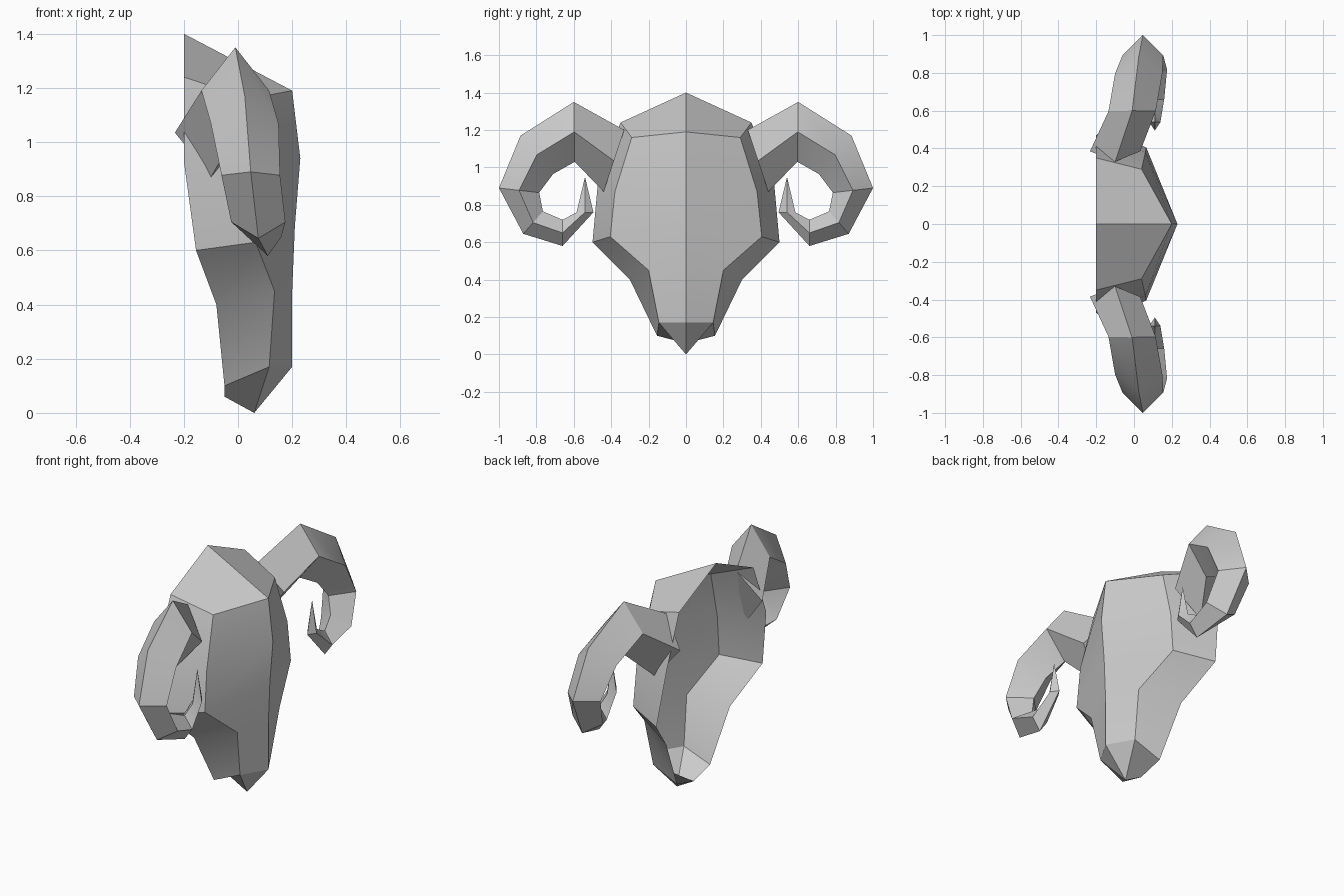
import bpy
import bmesh
from mathutils import Vector

default_cube = bpy.data.objects.get("Cube")
if default_cube:
    bpy.data.objects.remove(default_cube, do_unlink=True)

# Single plain grey
grey = bpy.data.materials.new("stone_grey")
grey.use_nodes = True
colour = (0.6, 0.6, 0.6, 1.0)
grey.diffuse_color = colour
grey.node_tree.nodes["Principled BSDF"].inputs["Base Color"].default_value = colour


def finish(name, bm):
    """Turn a bmesh into a shaded object with the grey material."""
    mesh = bpy.data.meshes.new(name)
    bm.to_mesh(mesh)
    bm.free()
    mesh.materials.append(grey)
    obj = bpy.data.objects.new(name, mesh)
    bpy.context.collection.objects.link(obj)
    bpy.ops.object.select_all(action="DESELECT")
    obj.select_set(True)
    bpy.context.view_layer.objects.active = obj
    bpy.ops.object.shade_smooth_by_angle(angle=0.52)


def strip(bm, first, second):
    """Bridge two rows of vertices, using a triangle where they share an end."""
    for a, b, c, d in zip(first, first[1:], second[1:], second):
        bm.faces.new([a, b, d] if c is b else [a, b, c, d])


# Head: an open-backed shell lofted from ridge to cheek edge to rear rim
ridge_path = [(.2, 0, 1.19), (.23, 0, .94), (.21, 0, .69), (.2, 0, .45), (.2, 0, .17)]
cheek_path = [(.04, .29, 1.16), (.06, .38, .87), (.065, .405, .63), (.135, .2, .45), (.115, .145, .17)]
rim_path = [(-.2, .35, 1.24), (-.2, .47, .93), (-.155, .5, .6), (-.08, .3, .4), (-.05, .155, .1)]

head_bm = bmesh.new()
ridge, cheek, rim = ([head_bm.verts.new(p) for p in path]
                     for path in (ridge_path, cheek_path, rim_path))
chin = head_bm.verts.new((.06, 0, 0))
chin_back = head_bm.verts.new((-.05, 0, .06))
crown = head_bm.verts.new((-.2, 0, 1.4))
strip(head_bm, ridge + [chin], cheek + [chin])
strip(head_bm, cheek + [chin], rim + [chin_back])
head_bm.faces.new([crown, ridge[0], cheek[0], rim[0]])

# Mirror the half shell across the centre plane and weld the seam
half = head_bm.verts[:] + head_bm.edges[:] + head_bm.faces[:]
bmesh.ops.mirror(head_bm, geom=half, axis="Y", merge_dist=.001)
bmesh.ops.recalc_face_normals(head_bm, faces=head_bm.faces[:])
head_bm.normal_update()
if sum(face.normal.x * face.calc_area() for face in head_bm.faces) < 0:
    bmesh.ops.reverse_faces(head_bm, faces=head_bm.faces[:])
finish("head_shell", head_bm)

# Horns: diamond sections given as outer y, z, inner y, z, middle x, half width
sections = [
    (.33, 1.2, .44, .87, -.1, .133),
    (.6, 1.35, .595, 1.03, -.01, .125),
    (.885, 1.17, .71, .965, .025, .125),
    (1, .89, .785, .865, .047, .108),
    (.87, .645, .765, .765, .075, .1),
    (.66, .58, .66, .72, .11, .05),
    (.495, .76, .585, .76, .11, .03),
]


def horn(name, side):
    bm = bmesh.new()
    rings = []
    for oy, oz, iy, iz, x, w in sections:
        outer, inner = Vector((x, side * oy, oz)), Vector((x, side * iy, iz))
        middle, reach = (outer + inner) / 2, Vector((w, 0, 0))
        corners = (outer, middle + reach, inner, middle - reach)
        rings.append([bm.verts.new(p) for p in corners])
    for a, b in zip(rings, rings[1:]):
        strip(bm, a + a[:1], b + b[:1])
    # Pointed tip and closed root
    tip = bm.verts.new((.11, side * .54, .95))
    last = rings[-1]
    for a, b in zip(last, last[1:] + last[:1]):
        bm.faces.new([a, b, tip])
    bm.faces.new(rings[0])
    bmesh.ops.recalc_face_normals(bm, faces=bm.faces[:])
    finish(name, bm)


horn("left_horn", 1)
horn("right_horn", -1)
